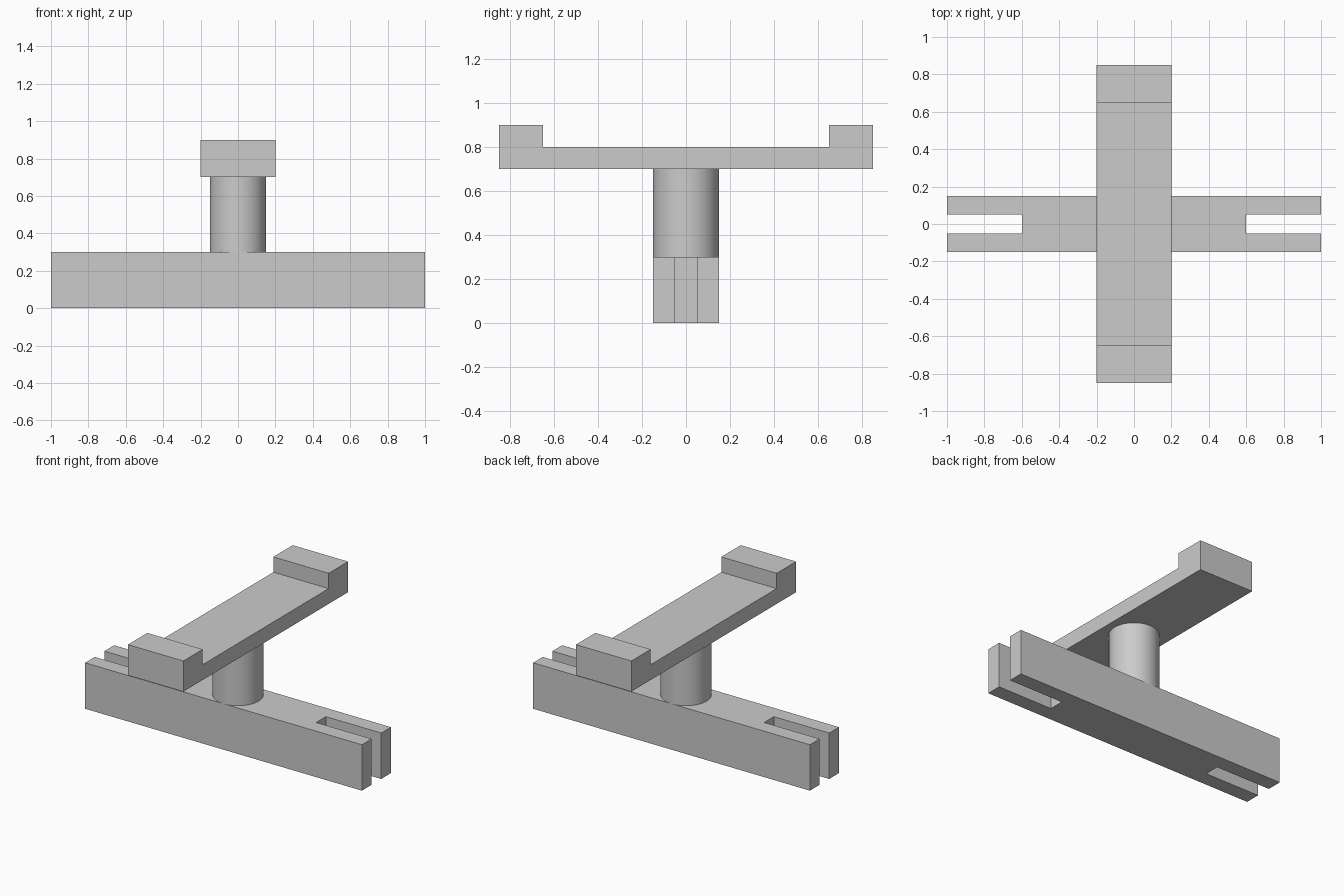
import bpy
import bmesh
import math
from mathutils import Matrix

if "Cube" in bpy.data.objects:
    bpy.data.objects.remove(bpy.data.objects["Cube"], do_unlink=True)

grey = bpy.data.materials.new("plain grey")
grey.use_nodes = True
colour = (0.6, 0.6, 0.6, 1)
grey.diffuse_color = colour
grey.node_tree.nodes["Principled BSDF"].inputs["Base Color"].default_value = colour


def add_object(name, bm):
    bmesh.ops.recalc_face_normals(bm, faces=bm.faces)
    mesh = bpy.data.meshes.new(name)
    bm.to_mesh(mesh)
    bm.free()
    mesh.materials.append(grey)
    obj = bpy.data.objects.new(name, mesh)
    bpy.context.collection.objects.link(obj)
    return obj


def mirrored(half):
    """Close a half outline by repeating it on the negative first axis."""
    return half + [(-a, b) for a, b in reversed(half)]


def extrude_profile(name, points, to_3d, direction):
    bm = bmesh.new()
    face = bm.faces.new([bm.verts.new(to_3d(a, b)) for a, b in points])
    result = bmesh.ops.extrude_face_region(bm, geom=[face], use_keep_orig=True)
    moved = [v for v in result["geom"] if isinstance(v, bmesh.types.BMVert)]
    bmesh.ops.translate(bm, verts=moved, vec=direction)
    return add_object(name, bm)


# Base beam with an open slot in each end
base_half = [(1, -0.15), (1, -0.05), (0.6, -0.05),
             (0.6, 0.05), (1, 0.05), (1, 0.15)]
extrude_profile("slotted_base", mirrored(base_half),
                lambda a, b: (a, b, 0), (0, 0, 0.3))

# Cross arm with a raised lip at each end
arm_half = [(0.85, 0.7), (0.85, 0.9), (0.65, 0.9), (0.65, 0.8)]
extrude_profile("cross_arm", mirrored(arm_half),
                lambda a, b: (-0.2, a, b), (0.4, 0, 0))

# Round post joining base and arm
bm = bmesh.new()
bmesh.ops.create_cone(bm, cap_ends=True, segments=64, radius1=0.15, radius2=0.15,
                      depth=0.4, matrix=Matrix.Translation((0, 0, 0.5)))
post = add_object("post", bm)
bpy.ops.object.select_all(action="DESELECT")
post.select_set(True)
bpy.context.view_layer.objects.active = post
bpy.ops.object.shade_smooth_by_angle(angle=math.radians(30))
